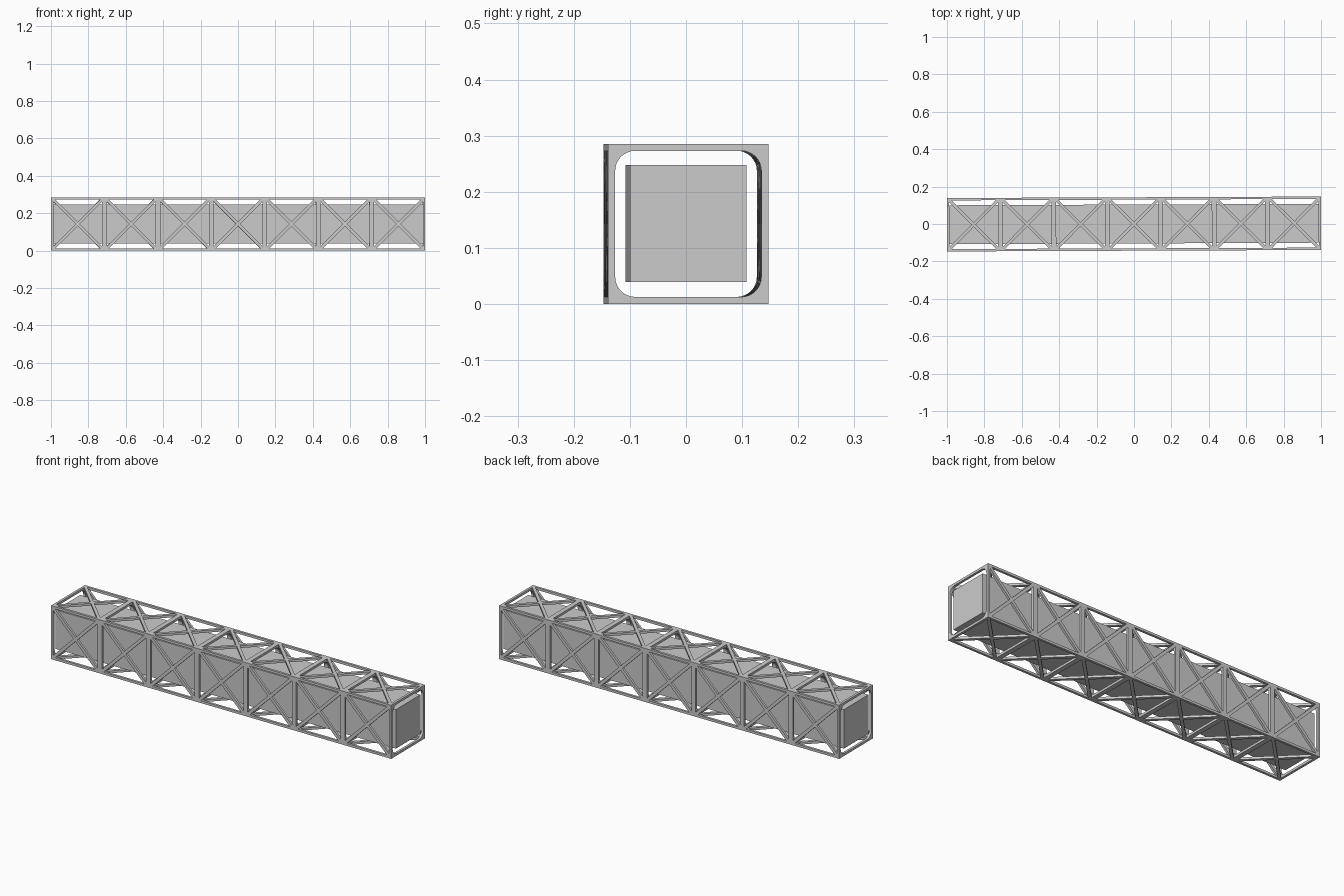
import bpy, bmesh
from math import cos, sin, pi, atan

if "Cube" in bpy.data.objects:
    bpy.data.objects.remove(bpy.data.objects["Cube"])

BAYS, L = 7, 2.0
BAY = L / BAYS
H = 0.2855          # outer height and width
MID = H / 2
WALL = 0.0125       # rail and ring thickness
FILLET = 0.036      # inner corner radius
DIAG = 0.0115       # half gap between triangles at each crossing
YAW = atan(0.004)   # slight turn of the whole model


def new_object(name, bm):
    bmesh.ops.recalc_face_normals(bm, faces=bm.faces[:])
    me = bpy.data.meshes.new(name)
    bm.to_mesh(me)
    bm.free()
    ob = bpy.data.objects.new(name, me)
    bpy.context.collection.objects.link(ob)
    return ob


def prism(bm, points, offset):
    """Closed prism from a 3D outline pushed along offset."""
    a = [bm.verts.new(p) for p in points]
    b = [bm.verts.new([p[i] + offset[i] for i in range(3)]) for p in points]
    bm.faces.new(a)
    bm.faces.new(b[::-1])
    n = len(a)
    for i in range(n):
        j = (i + 1) % n
        bm.faces.new((a[i], b[i], b[j], a[j]))


def rounded_square(half, r, seg=8):
    pts = []
    for k, (sy, sz) in enumerate(((1, 1), (-1, 1), (-1, -1), (1, -1))):
        for i in range(seg + 1):
            t = (k + i / seg) * pi / 2
            pts.append((sy * (half - r) + r * cos(t), sz * (half - r) + r * sin(t)))
    return pts


def triangle_cutter(name, along_y):
    """Four triangular windows per bay, running right through the frame."""
    bm = bmesh.new()
    a = MID - WALL
    for i in range(BAYS):
        cx = -L / 2 + (i + 0.5) * BAY
        for k in range(4):
            c, s = round(cos(k * pi / 2)), round(sin(k * pi / 2))
            tri = [(u * c - v * s + cx, u * s + v * c)
                   for u, v in ((DIAG, 0), (a, a - DIAG), (a, DIAG - a))]
            if along_y:
                prism(bm, [(x, -0.3, v + MID) for x, v in tri], (0, 0.6, 0))
            else:
                prism(bm, [(x, v, -0.2) for x, v in tri], (0, 0, 0.7))
    ob = new_object(name, bm)
    ob.hide_render = True
    return ob


# square tube that becomes the truss
bm = bmesh.new()
h = MID
prism(bm, [(-L / 2, y, z + MID) for y, z in ((h, h), (-h, h), (-h, -h), (h, -h))], (L, 0, 0))
truss = new_object("truss_frame", bm)

# rounded opening along the length, then windows in the sides and top/bottom
bm = bmesh.new()
prism(bm, [(-1.2, y, z + MID) for y, z in rounded_square(MID - WALL, FILLET)], (2.4, 0, 0))
cutters = [new_object("bore_cutter", bm),
           triangle_cutter("side_window_cutter", True),
           triangle_cutter("top_window_cutter", False)]
bpy.context.view_layer.objects.active = truss
truss.select_set(True)
for c in cutters:
    m = truss.modifiers.new(c.name, 'BOOLEAN')
    m.operation = 'DIFFERENCE'
    m.solver = 'EXACT'
    m.object = c
    bpy.ops.object.modifier_apply(modifier=m.name)
    bpy.data.objects.remove(c, do_unlink=True)
bpy.ops.object.shade_smooth_by_angle(angle=pi / 6)

# solid core inside the truss
bm = bmesh.new()
k = 0.104
prism(bm, [(-L / 2, y, z + 0.1435) for y, z in ((k, k), (-k, k), (-k, -k), (k, -k))], (L, 0, 0))
core = new_object("inner_core", bm)

for ob in (truss, core):
    ob.rotation_euler.z = YAW
